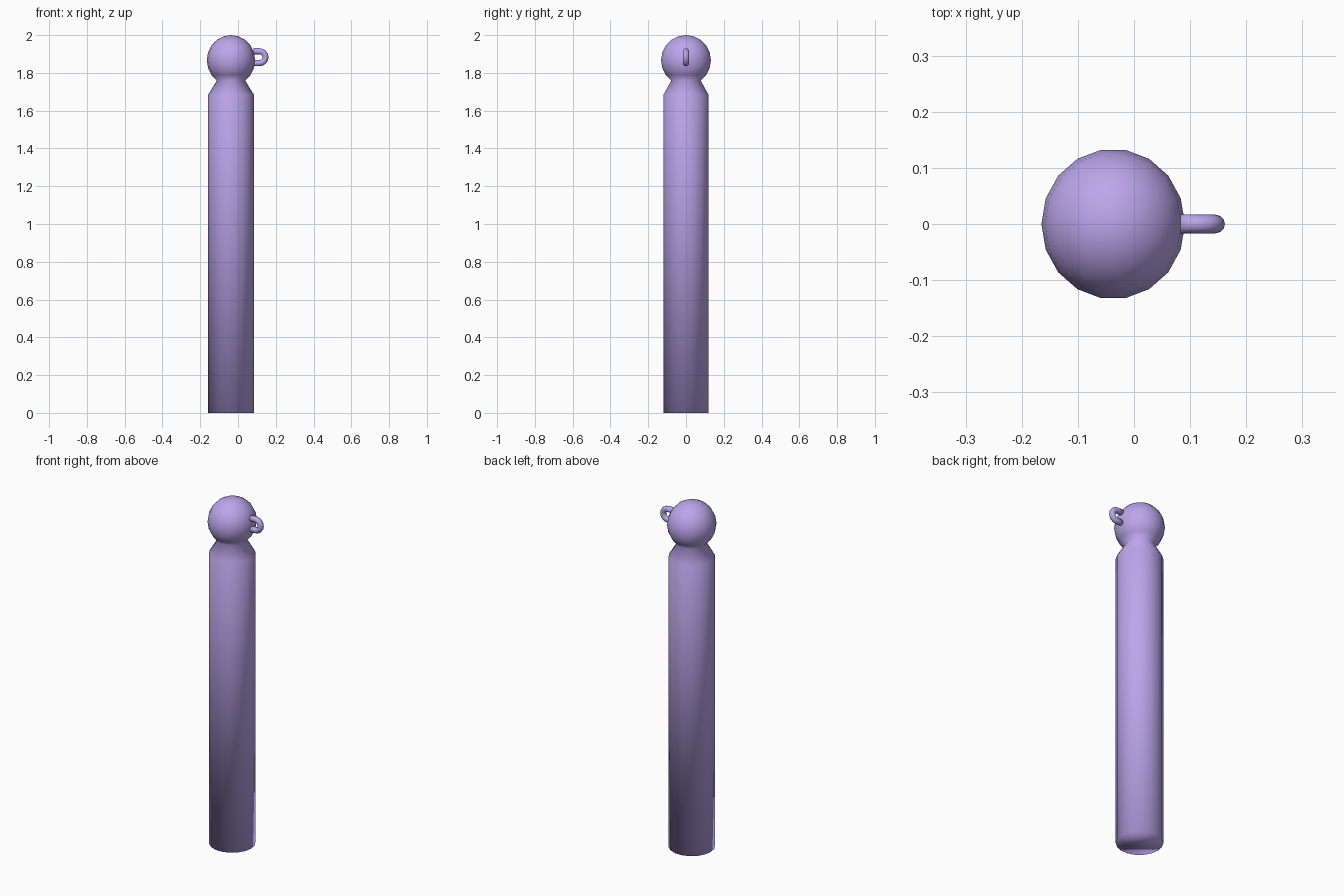
import bpy, bmesh
from math import sin, cos, pi, radians

if "Cube" in bpy.data.objects:
    bpy.data.objects.remove(bpy.data.objects["Cube"])

CX = -0.037          # post axis in x
SIDES = 18


def make_object(name, bm, mat):
    bmesh.ops.recalc_face_normals(bm, faces=bm.faces)
    for f in bm.faces:
        f.smooth = True
    me = bpy.data.meshes.new(name)
    bm.to_mesh(me)
    bm.free()
    me.materials.append(mat)
    ob = bpy.data.objects.new(name, me)
    bpy.context.collection.objects.link(ob)
    return ob


def skin(bm, rings):
    for a, b in zip(rings, rings[1:]):
        n = len(a)
        for i in range(n):
            j = (i + 1) % n
            bm.faces.new((a[i], a[j], b[j], b[i]))


mat = bpy.data.materials.new("lilac")
mat.diffuse_color = (0.50, 0.38, 0.83, 1)
mat.use_nodes = True
mat.node_tree.nodes["Principled BSDF"].inputs["Base Color"].default_value = mat.diffuse_color

# Post with tapered shoulder and ball head: (x radius, y radius, z)
profile = [(0.122, 0.122, 0.0), (0.122, 0.122, 1.683)]
for lat in range(-54, 90, 18):
    c = cos(radians(lat))
    profile.append((0.128 * c, 0.134 * c, 1.867 + 0.133 * sin(radians(lat))))
bm = bmesh.new()
rings = []
for rx, ry, z in profile:
    rings.append([bm.verts.new((CX + rx * cos(2 * pi * i / SIDES),
                                ry * sin(2 * pi * i / SIDES), z))
                  for i in range(SIDES)])
skin(bm, rings)
bm.faces.new(rings[0])
top = bm.verts.new((CX, 0, 2.0))
for i in range(SIDES):
    bm.faces.new((rings[-1][i], rings[-1][(i + 1) % SIDES], top))
make_object("bollard_post", bm, mat)

# U-shaped chain loop on the side of the head
R, r, zc, xc, x0 = 0.031, 0.0165, 1.883, 0.1145, 0.083
path = [(x0, zc - R, -pi / 2)]
for k in range(9):
    a = -pi / 2 + pi * k / 8
    path.append((xc + R * cos(a), zc + R * sin(a), a))
path.append((x0, zc + R, pi / 2))
bm = bmesh.new()
rings = []
for x, z, a in path:
    ring = []
    for i in range(12):
        t = 2 * pi * i / 12
        ring.append(bm.verts.new((x + r * cos(t) * cos(a), r * sin(t),
                                  z + r * cos(t) * sin(a))))
    rings.append(ring)
skin(bm, rings)
bm.faces.new(rings[0])
bm.faces.new(rings[-1])
make_object("chain_loop", bm, mat)
